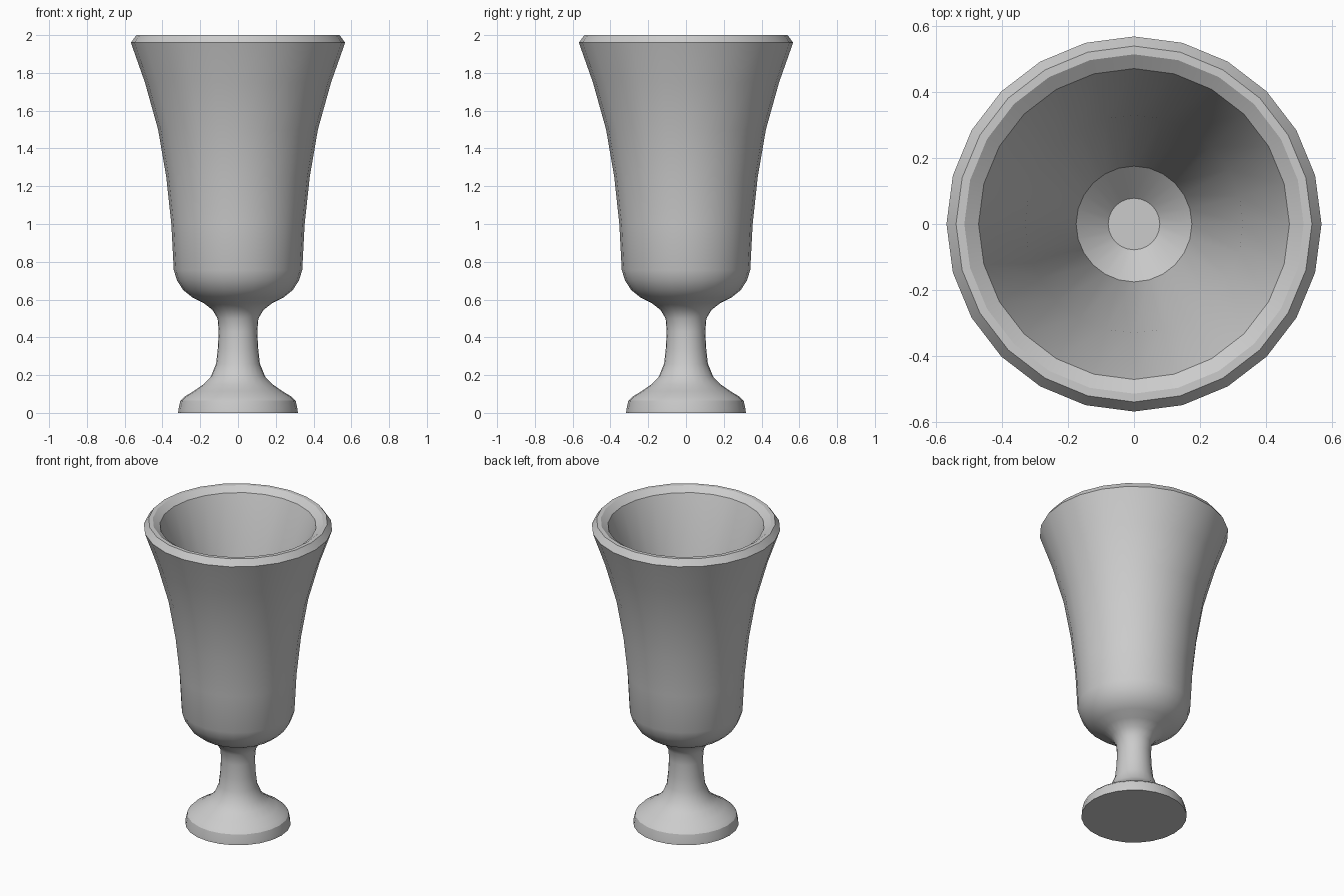
import bpy, bmesh, math

if "Cube" in bpy.data.objects:
    bpy.data.objects.remove(bpy.data.objects["Cube"])

SIDES = 24

# Closed lathe profile (radius, height), from foot centre up and down the inside
profile = [
    (0.317, 0.0), (0.315, 0.02), (0.305, 0.065), (0.285, 0.085), (0.235, 0.115), (0.185, 0.15),
    (0.145, 0.19), (0.116, 0.26), (0.107, 0.34), (0.102, 0.43), (0.108, 0.50),
    (0.135, 0.545), (0.18, 0.58), (0.24, 0.61), (0.29, 0.65), (0.322, 0.70),
    (0.34, 0.755), (0.353, 1.0), (0.38, 1.25), (0.423, 1.5), (0.493, 1.75),
    # rim
    (0.567, 1.96), (0.538, 2.0), (0.513, 2.0), (0.47, 1.97),
    # inside of bowl, tapering to a small well
    (0.33, 1.58), (0.175, 0.65), (0.078, 0.56),
]


def lathe(name, pts):
    bm = bmesh.new()
    rings = []
    for r, z in pts:
        rings.append([bm.verts.new((r * math.cos(2 * math.pi * i / SIDES),
                                    r * math.sin(2 * math.pi * i / SIDES), z))
                      for i in range(SIDES)])
    for a, b in zip(rings, rings[1:]):
        for i in range(SIDES):
            j = (i + 1) % SIDES
            bm.faces.new((a[i], a[j], b[j], b[i]))
    # foot underside and bowl floor
    bm.faces.new(rings[0][::-1])
    bm.faces.new(rings[-1])
    bmesh.ops.recalc_face_normals(bm, faces=bm.faces)
    mesh = bpy.data.meshes.new(name)
    bm.to_mesh(mesh)
    bm.free()
    ob = bpy.data.objects.new(name, mesh)
    bpy.context.collection.objects.link(ob)
    return ob


goblet = lathe("goblet", profile)
bpy.context.view_layer.objects.active = goblet
goblet.select_set(True)
bpy.ops.object.shade_smooth_by_angle(angle=math.radians(30))
